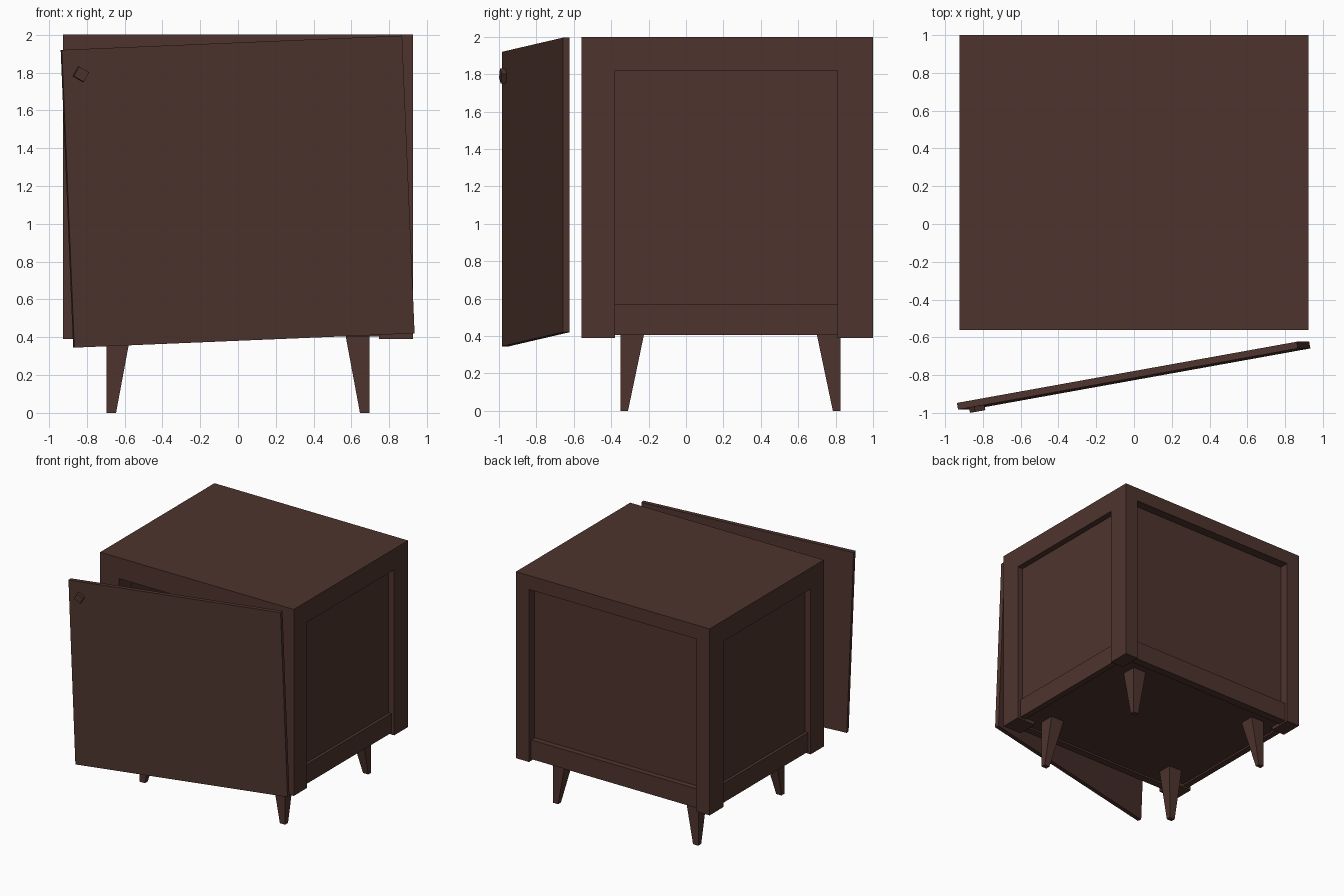
import bpy, bmesh, math
from mathutils import Matrix, Vector

if "Cube" in bpy.data.objects:
    bpy.data.objects.remove(bpy.data.objects["Cube"])

wood = bpy.data.materials.new("dark brown wood")
wood.diffuse_color = (0.0762, 0.0343, 0.0273, 1)
wood.use_nodes = True
wood.node_tree.nodes["Principled BSDF"].inputs["Base Color"].default_value = wood.diffuse_color


def finish(name, bm):
    bmesh.ops.recalc_face_normals(bm, faces=bm.faces)
    mesh = bpy.data.meshes.new(name)
    bm.to_mesh(mesh)
    bm.free()
    mesh.materials.append(wood)
    ob = bpy.data.objects.new(name, mesh)
    bpy.context.collection.objects.link(ob)
    return ob


def box(name, x, y, z):
    """Box from (min, max) ranges on each axis."""
    bm = bmesh.new()
    bmesh.ops.create_cube(bm, size=1)
    for v in bm.verts:
        v.co = Vector([(r[0] + r[1]) / 2 + c * (r[1] - r[0])
                       for c, r in zip(v.co, (x, y, z))])
    return finish(name, bm)


# Frame: one block with openings cut through the sides, front and back
frame = box("cabinet_frame", (-0.925, 0.925), (-0.56, 1.0), (0.39, 2.0))
cutters = [
    box("side_cutter", (-1.5, 1.5), (-0.38, 0.81), (0, 1.82)),
    box("front_cutter", (-0.745, 0.745), (-1.5, 0.5), (0, 1.82)),
    box("back_cutter", (-0.80, 0.80), (0.7, 1.5), (0, 1.88)),
]
bpy.context.view_layer.objects.active = frame
for c in cutters:
    c.hide_render = True
    mod = frame.modifiers.new("opening", 'BOOLEAN')
    mod.operation = 'DIFFERENCE'
    mod.solver = 'EXACT'
    mod.object = c
    bpy.ops.object.modifier_apply(modifier=mod.name)
    bpy.data.objects.remove(c)

# Recessed panels and lower rails on the sides
for side, s in (("left", -1), ("right", 1)):
    def span(a, b):
        return sorted((s * a, s * b))
    box(side + "_panel", span(0.845, 0.873), (-0.38, 0.81), (0.42, 1.82))
    box(side + "_rail", span(0.845, 0.898), (-0.38, 0.81), (0.405, 0.57))

# Back panel, back rail, front rail, floor
box("back_panel", (-0.80, 0.80), (0.89, 0.922), (0.42, 1.88))
box("back_rail", (-0.80, 0.80), (0.90, 0.972), (0.405, 0.57))
box("front_rail", (-0.745, 0.745), (-0.535, -0.47), (0.405, 0.57))
box("cabinet_floor", (-0.85, 0.85), (-0.50, 0.91), (0.42, 0.46))

# Legs: outer faces upright, inner faces tapering
for row, y, sy in (("front", -0.35, 1), ("back", 0.825, -1)):
    for side, sx in (("left", 1), ("right", -1)):
        bm = bmesh.new()
        bmesh.ops.create_cube(bm, size=1)
        for v in bm.verts:
            top = v.co.z > 0
            wx, wy = (0.13, 0.13) if top else (0.05, 0.04)
            v.co = Vector((-sx * 0.695 + sx * wx * (v.co.x + 0.5),
                           y + sy * wy * (v.co.y + 0.5),
                           0.43 if top else 0))
        finish(f"{row}_{side}_leg", bm)

# Detached door, ajar and slightly askew, with a small knob
pose = (Matrix.Translation((-0.002, -0.803, 1.17))
        @ Matrix.Rotation(math.radians(-2.4), 4, 'Y')
        @ Matrix.Rotation(math.radians(10.2), 4, 'Z'))
door = box("door", (-0.915, 0.915), (-0.018, 0.018), (-0.788, 0.788))
door.data.transform(pose)
knob = box("door_knob", (-0.031, 0.031), (-0.02, 0.02), (-0.029, 0.029))
knob.data.transform(pose @ Matrix.Translation((-0.82, -0.025, 0.655))
                    @ Matrix.Rotation(math.radians(32), 4, 'Y'))
